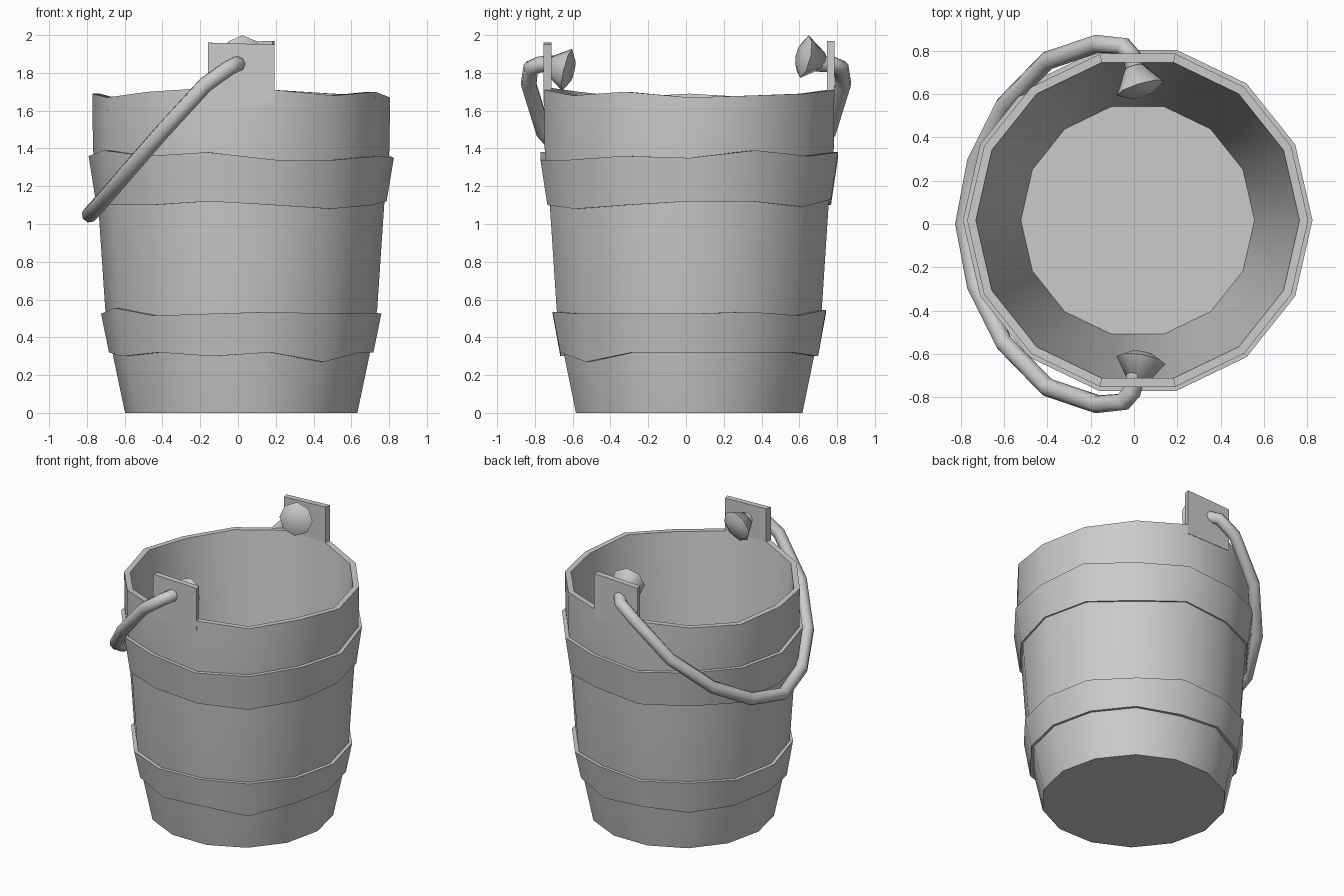
import bpy, bmesh, math
from mathutils import Vector

if "Cube" in bpy.data.objects:
    bpy.data.objects.remove(bpy.data.objects["Cube"])

N = 14
CX, CY = 0.017, 0.017


def finish(name, bm, angle=35):
    bmesh.ops.recalc_face_normals(bm, faces=bm.faces)
    me = bpy.data.meshes.new(name)
    bm.to_mesh(me)
    bm.free()
    ob = bpy.data.objects.new(name, me)
    bpy.context.collection.objects.link(ob)
    bpy.ops.object.select_all(action='DESELECT')
    ob.select_set(True)
    bpy.context.view_layer.objects.active = ob
    bpy.ops.object.shade_smooth_by_angle(angle=math.radians(angle))
    return ob


def point(i, r, z):
    a = 2 * math.pi * i / N
    return Vector((CX + r * math.cos(a), CY + r * math.sin(a), z))


def lathe(name, rings, closed=False):
    """rings: (radius, height, per-corner height offsets in cm or None)"""
    bm = bmesh.new()
    loops = [[bm.verts.new(point(i, r, z + (j[i] / 100 if j else 0))) for i in range(N)]
             for r, z, j in rings]
    pairs = list(zip(loops, loops[1:]))
    if closed:
        pairs.append((loops[-1], loops[0]))
    else:
        bm.faces.new(loops[0])
        bm.faces.new(loops[-1])
    for a, b in pairs:
        for i in range(N):
            k = (i + 1) % N
            bm.faces.new((a[i], a[k], b[k], b[i]))
    return finish(name, bm)


# Bucket body: outside wall, uneven rim, inside wall, floor
rim = [-1, 0, 1, 3, 3, 1, -1, 1, -1, 2, 4, 3, 0, 2]
lathe("bucket_body", [(0.615, 0, None), (0.678, 0.3, None), (0.72, 0.55, None),
                      (0.757, 1.1, None), (0.785, 1.4, None), (0.788, 1.68, rim),
                      (0.748, 1.68, rim), (0.54, 0.06, None)])

# Two uneven hoops
lathe("upper_hoop", [(0.77, 1.10, [2, 2, -1, 3, 0, 1, -1, 2, 0, 0, 2, 0, -2, 0]),
                     (0.808, 1.36, [-1, 3, 0, 2, -1, 1, 0, 0, 3, 0, 2, -2, -2, 0]),
                     (0.77, 1.36, [-1, 3, 0, 2, -1, 1, 0, 0, 3, 0, 2, -2, -2, 0]),
                     (0.745, 1.10, [2, 2, -1, 3, 0, 1, -1, 2, 0, 0, 2, 0, -2, 0])], True)
lathe("lower_hoop", [(0.70, 0.31, [1, 1, 1, -1, 1, -1, 0, 1, -1, 1, -1, 1, -4, 1]),
                     (0.742, 0.525, [0, 1, -1, 2, 0, 1, -1, 0, 3, -1, 0, 1, 0, 0]),
                     (0.705, 0.525, [0, 1, -1, 2, 0, 1, -1, 0, 3, -1, 0, 1, 0, 0]),
                     (0.67, 0.31, [1, 1, 1, -1, 1, -1, 0, 1, -1, 1, -1, 1, -4, 1])], True)

# Raised staves that carry the handle
for name, i, tops in (("front_tab", 10, (1.96, 1.95)), ("back_tab", 3, (1.97, 1.955))):
    bm = bmesh.new()
    quads = []
    for r in (0.79, 0.748):
        quads.append([bm.verts.new(point(i, r, 1.64)), bm.verts.new(point(i + 1, r, 1.64)),
                      bm.verts.new(point(i + 1, r, tops[1])), bm.verts.new(point(i, r, tops[0]))])
    for q in quads:
        bm.faces.new(q)
    for k in range(4):
        m = (k + 1) % 4
        bm.faces.new((quads[0][k], quads[0][m], quads[1][m], quads[1][k]))
    finish(name, bm)

# Drooping handle, swept as a round tube
half = [(0.01, 0.69, 1.85), (-0.01, 0.775, 1.845), (-0.05, 0.822, 1.825), (-0.17, 0.833, 1.74),
        (-0.40, 0.755, 1.49), (-0.60, 0.55, 1.26), (-0.73, 0.29, 1.11)]
path = half + [(-0.785, 0, 1.05)] + [(x, -y, z) for x, y, z in reversed(half)]
cu = bpy.data.curves.new("handle", 'CURVE')
cu.dimensions = '3D'
cu.bevel_depth = 0.043
cu.bevel_resolution = 2
cu.use_fill_caps = True
sp = cu.splines.new('POLY')
sp.points.add(len(path) - 1)
for p, co in zip(sp.points, path):
    p.co = (*co, 1)
handle = bpy.data.objects.new("handle", cu)
bpy.context.collection.objects.link(handle)
bpy.ops.object.select_all(action='DESELECT')
handle.select_set(True)
bpy.context.view_layer.objects.active = handle
bpy.ops.object.convert(target='MESH')
bpy.ops.object.shade_smooth_by_angle(angle=math.radians(60))


# Flared knobs on the inner ends of the handle
def knob(name, base, axis):
    bm = bmesh.new()
    rot = Vector(axis).to_track_quat('Z', 'Y')
    loops = []
    for r, h in ((0.045, 0), (0.115, 0.105), (0.06, 0.135)):
        loops.append([bm.verts.new(Vector(base) + rot @ Vector(
            (r * math.cos(math.pi * k / 4), r * math.sin(math.pi * k / 4), h))) for k in range(8)])
    for a, b in zip(loops, loops[1:]):
        for k in range(8):
            m = (k + 1) % 8
            bm.faces.new((a[k], a[m], b[m], b[k]))
    bm.faces.new(loops[0])
    bm.faces.new(loops[-1])
    finish(name, bm, 60)


knob("back_knob", (0.0, 0.725, 1.865), (0.28, -0.92, 0.2))
knob("front_knob", (0.015, -0.73, 1.84), (0.16, 0.95, -0.23))
